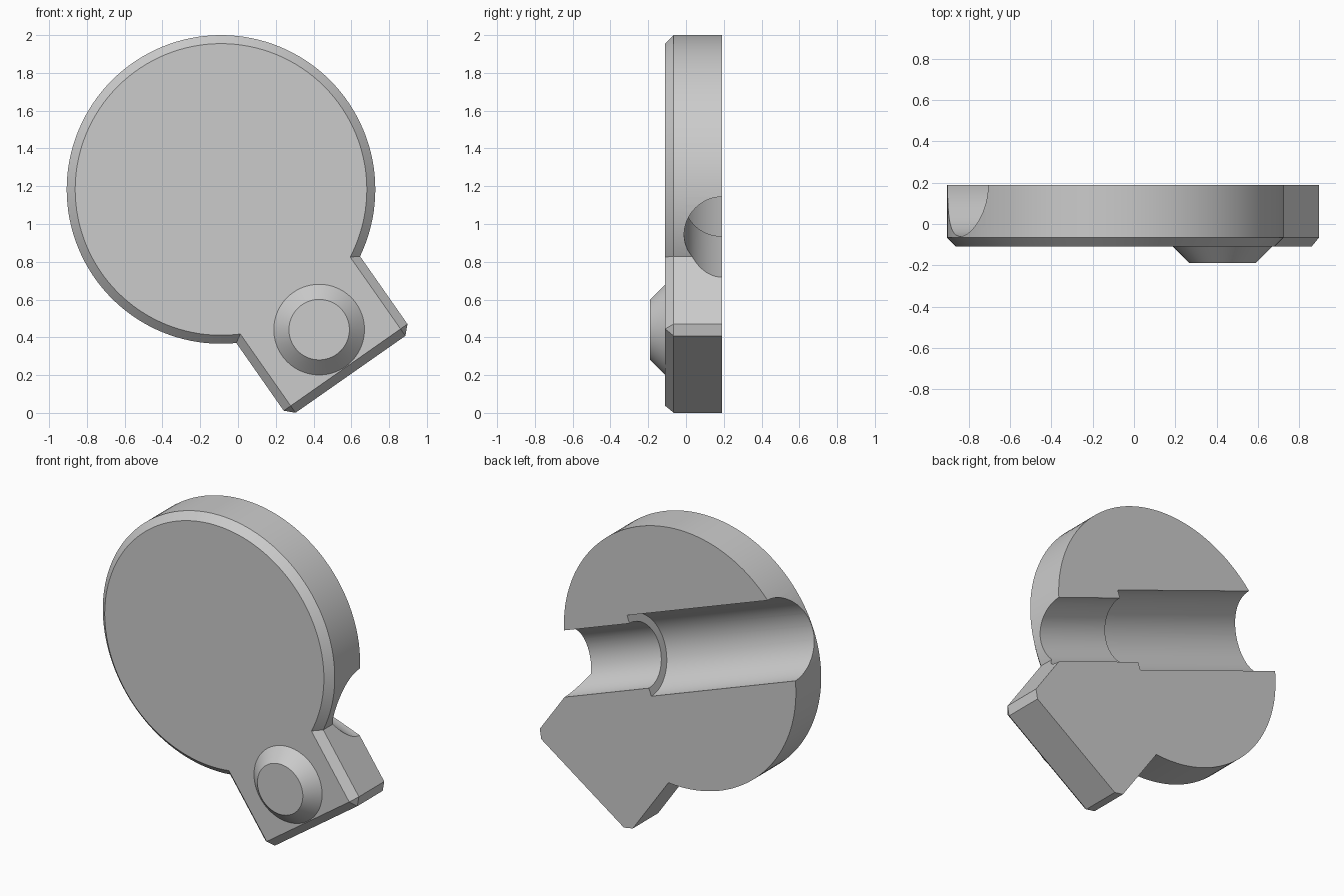
import bpy, bmesh
from math import sin, cos, tau, radians
from mathutils import Vector

if "Cube" in bpy.data.objects:
    bpy.data.objects.remove(bpy.data.objects["Cube"])

FRONT, BACK, BEVEL = -0.11, 0.19, 0.045
HUB = Vector((-0.09, 0, 1.183))

grey = bpy.data.materials.new("plain grey")
grey.use_nodes = True
colour = (0.6, 0.6, 0.6, 1)
grey.diffuse_color = colour
grey.node_tree.nodes["Principled BSDF"].inputs["Base Color"].default_value = colour


def loft(name, rings):
    """Skin equal-length rings of points and cap both ends."""
    bm = bmesh.new()
    loops = [[bm.verts.new(p) for p in ring] for ring in rings]
    for a, b in zip(loops, loops[1:]):
        for i in range(len(a)):
            j = (i + 1) % len(a)
            bm.faces.new((a[i], a[j], b[j], b[i]))
    bm.faces.new(loops[0])
    bm.faces.new(loops[-1])
    bmesh.ops.remove_doubles(bm, verts=bm.verts, dist=0.0001)
    bmesh.ops.recalc_face_normals(bm, faces=bm.faces)
    mesh = bpy.data.meshes.new(name)
    bm.to_mesh(mesh)
    bm.free()
    mesh.materials.append(grey)
    obj = bpy.data.objects.new(name, mesh)
    bpy.context.collection.objects.link(obj)
    return obj


def turned(name, centre, axis, profile, sides=128):
    """Revolve (distance along axis, radius) pairs round an axis."""
    axis = Vector(axis)
    side = axis.orthogonal().normalized()
    other = axis.cross(side)
    return loft(name, [[centre + axis * d + (side * cos(t) + other * sin(t)) * r
                        for t in (tau * i / sides for i in range(sides))]
                       for d, r in profile])


def combine(target, tool, operation):
    mod = target.modifiers.new(operation.title(), "BOOLEAN")
    mod.object, mod.operation, mod.solver = tool, operation, "EXACT"
    bpy.context.view_layer.objects.active = target
    bpy.ops.object.modifier_apply(modifier=mod.name)
    bpy.data.objects.remove(tool)


# Round plate with a chamfered front rim
plate = turned("round_plate_with_arm", HUB, (0, 1, 0),
               [(FRONT, 0.817 - BEVEL), (FRONT + BEVEL, 0.817), (BACK, 0.817)])

# Square arm pointing down to the left, chamfered on front and corners
along = Vector((cos(radians(55)), 0, -sin(radians(55))))
across = Vector((sin(radians(55)), 0, cos(radians(55))))
HALF, END = 0.40, 1.195


def arm_ring(y, half, end, corner_side, corner_end):
    flat = [(-half, 0), (-half, corner_end), (-corner_side, end),
            (corner_side, end), (half, corner_end), (half, 0)]
    return [HUB + across * p + along * a + Vector((0, y, 0)) for p, a in flat]


inner, short = HALF - BEVEL, END - BEVEL
arm = loft("arm", [arm_ring(FRONT, inner, short, inner, short),
                   arm_ring(FRONT + BEVEL, HALF, END, inner, short),
                   arm_ring(BACK, HALF, END, inner, short)])
combine(plate, arm, "UNION")

# Tapered knob on the arm
knob = turned("knob", HUB + along * 0.906, (0, 1, 0),
              [(-0.19, 0.16), (FRONT, 0.24), (FRONT + 0.05, 0.24)], 96)
combine(plate, knob, "UNION")

# Stepped half-round channel across the back
tilt = radians(20)
channel_axis = Vector((cos(tilt), 0, -sin(tilt)))
channel_up = Vector((sin(tilt), 0, cos(tilt)))
channel = turned("channel_cutter", HUB + channel_up * 0.042 + Vector((0, BACK, 0)),
                 channel_axis, [(-1.3, 0.25), (0.29, 0.25), (0.29, 0.2), (1.3, 0.2)], 96)
combine(plate, channel, "DIFFERENCE")

bpy.ops.object.select_all(action="DESELECT")
plate.select_set(True)
bpy.context.view_layer.objects.active = plate
bpy.ops.object.shade_smooth_by_angle(angle=radians(25))
